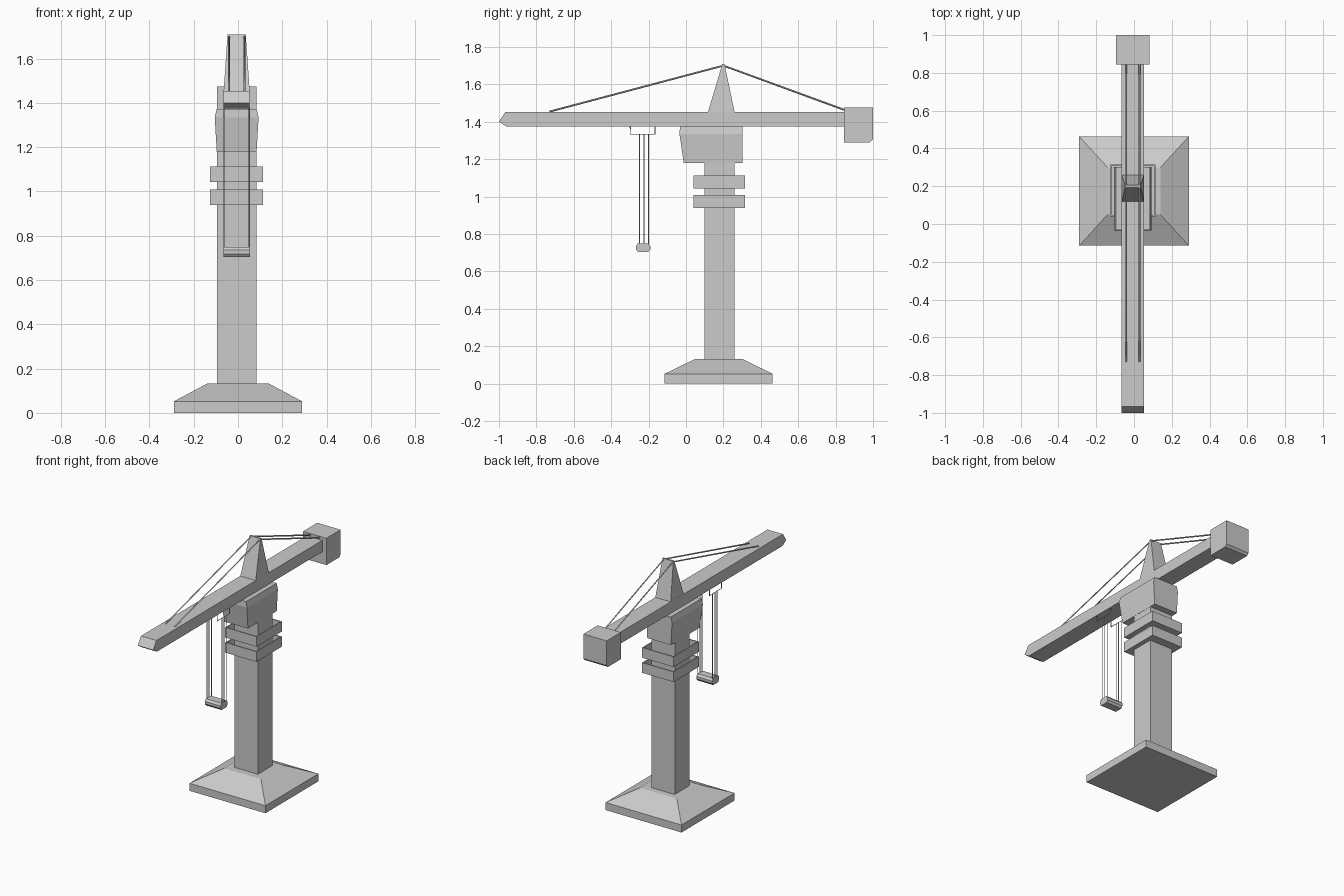
import bpy, bmesh
from mathutils import Vector

if "Cube" in bpy.data.objects:
    bpy.data.objects.remove(bpy.data.objects["Cube"])

CX = -0.006   # centre line of mast and jib
CY = 0.178    # centre of the tower in depth


def new_object(name, bm):
    bmesh.ops.recalc_face_normals(bm, faces=bm.faces)
    me = bpy.data.meshes.new(name)
    bm.to_mesh(me)
    bm.free()
    ob = bpy.data.objects.new(name, me)
    bpy.context.collection.objects.link(ob)
    return ob


def loft(name, rings):
    """Skin a stack of equal-sized point loops and cap both ends."""
    bm = bmesh.new()
    loops = [[bm.verts.new(p) for p in r] for r in rings]
    n = len(loops[0])
    for a, b in zip(loops, loops[1:]):
        for i in range(n):
            j = (i + 1) % n
            bm.faces.new((a[i], a[j], b[j], b[i]))
    bm.faces.new(loops[0][::-1])
    bm.faces.new(loops[-1])
    return new_object(name, bm)


def rect(x0, x1, y0, y1, z):
    return [(x0, y0, z), (x1, y0, z), (x1, y1, z), (x0, y1, z)]


def box(name, x0, x1, y0, y1, z0, z1):
    return loft(name, [rect(x0, x1, y0, y1, z0), rect(x0, x1, y0, y1, z1)])


def side_profile(name, pts, x0, x1):
    """Extrude a (y, z) outline across x."""
    return loft(name, [[(x, y, z) for y, z in pts] for x in (x0, x1)])


def wires(name, paths, r):
    cu = bpy.data.curves.new(name, 'CURVE')
    cu.dimensions = '3D'
    cu.bevel_depth = r
    cu.bevel_resolution = 0
    cu.use_fill_caps = True
    for path in paths:
        sp = cu.splines.new('POLY')
        sp.points.add(len(path) - 1)
        for p, co in zip(sp.points, path):
            p.co = (*co, 1)
    ob = bpy.data.objects.new(name, cu)
    bpy.context.collection.objects.link(ob)
    return ob


# Foundation with sloped shoulders
loft("base", [rect(-0.29, 0.29, -0.115, 0.463, 0),
              rect(-0.29, 0.29, -0.115, 0.463, 0.052),
              rect(-0.14, 0.14, 0.05, 0.30, 0.132)])

# Mast
box("mast", CX - 0.089, CX + 0.089, 0.098, 0.258, 0.13, 1.20)

# Two tray-like service platforms
for i, z in enumerate((0.938, 1.042)):
    X, Y, t, h = 0.12, 0.138, 0.008, 0.07
    outer = lambda zz, d=0: rect(CX - X + d, CX + X - d, CY - Y + d, CY + Y - d, zz)
    loft(f"platform_{i + 1}", [outer(z), outer(z + h), outer(z + h, t), outer(z + 0.01, t)])

# Slewing cabin, bulging slightly below its top
loft("cabin", [rect(CX - 0.09, CX + 0.09, -0.012, 0.302, 1.18),
               rect(CX - 0.099, CX + 0.099, -0.035, 0.302, 1.335),
               rect(CX - 0.09, CX + 0.09, -0.032, 0.302, 1.373)])

# Jib with pointed nose
side_profile("jib", [(-1.0, 1.40), (-0.96, 1.374), (0.86, 1.374),
                     (0.86, 1.453), (-0.965, 1.453)], CX - 0.059, CX + 0.059)

# Counterweight with clipped lower corner
side_profile("counterweight", [(0.845, 1.29), (0.985, 1.29), (1.0, 1.305),
                               (1.0, 1.475), (0.845, 1.475)], CX - 0.089, CX + 0.089)

# Tower peak
loft("peak", [rect(CX - 0.059, CX + 0.059, 0.117, 0.26, 1.45),
              rect(CX - 0.041, CX + 0.041, 0.194, 0.206, 1.708)])

# Stay cables on both sides
wires("stay_cables", [[(CX + s * 0.035, -0.73, 1.454), (CX + s * 0.035, 0.2, 1.70),
                       (CX + s * 0.035, 0.85, 1.462)] for s in (-1, 1)], 0.005)

# Trolley hangers under the jib
wires("trolley", [[(CX + s * 0.057, y, z) for y, z in
                   ((-0.298, 1.38), (-0.298, 1.333), (-0.166, 1.333), (-0.166, 1.38))]
                  for s in (-1, 1)], 0.003)

# Hoist ropes
wires("hoist_ropes", [[(CX + s * 0.057, y, 1.335), (CX + s * 0.057, y, 0.735)]
                      for s in (-1, 1) for y in (-0.248, -0.225, -0.2)], 0.003)

# Hook block with octagonal section
side_profile("hook_block", [(-0.268, 0.718), (-0.256, 0.703), (-0.203, 0.703), (-0.191, 0.718),
                            (-0.191, 0.735), (-0.203, 0.75), (-0.256, 0.75), (-0.268, 0.735)],
             CX - 0.06, CX + 0.06)
